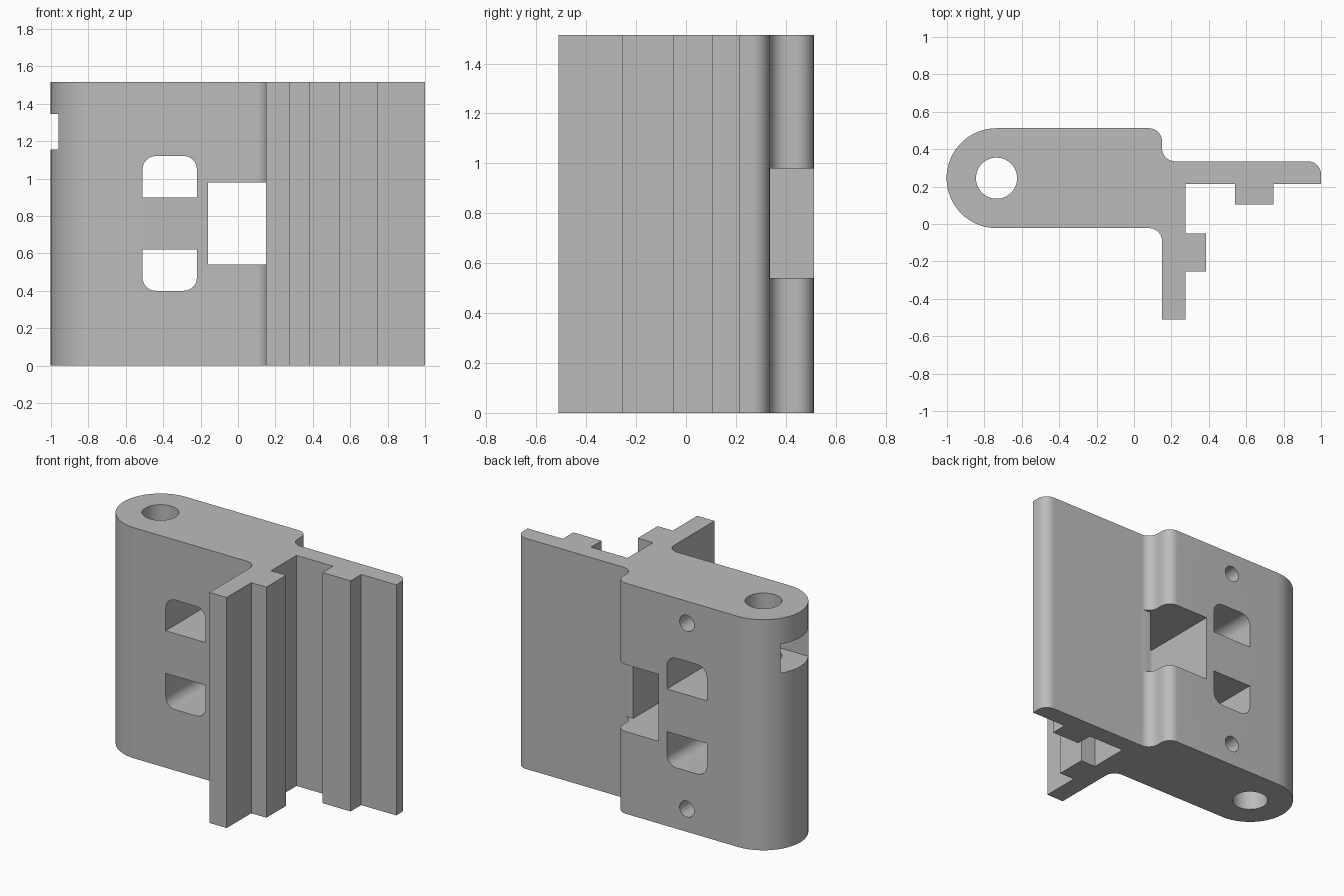
import bpy, bmesh, math
from mathutils import Vector

cube = bpy.data.objects.get("Cube")
if cube:
    bpy.data.objects.remove(cube, do_unlink=True)

HEIGHT = 1.515
PIN = Vector((-0.735, 0.245))
BODY_R = 0.267

grey = bpy.data.materials.new("plain grey")
grey.use_nodes = True
grey.diffuse_color = (0.5, 0.5, 0.5, 1)
grey.node_tree.nodes["Principled BSDF"].inputs["Base Color"].default_value = (0.5, 0.5, 0.5, 1)


def arc(cx, cy, r, start, end, steps=10):
    """Points along an arc, angles in degrees."""
    angles = [math.radians(start + (end - start) * i / steps) for i in range(steps + 1)]
    return [(cx + r * math.cos(a), cy + r * math.sin(a)) for a in angles]


def prism(name, outline, low, high, axis="z"):
    """Extrude an outline along z (outline in x, y) or along y (outline in x, z)."""
    bm = bmesh.new()
    place = (lambda u, v: (u, v, low)) if axis == "z" else (lambda u, v: (u, low, v))
    face = bm.faces.new([bm.verts.new(place(u, v)) for u, v in outline])
    moved = bmesh.ops.extrude_face_region(bm, geom=[face])["geom"]
    step = Vector((0, 0, high - low)) if axis == "z" else Vector((0, high - low, 0))
    bmesh.ops.translate(bm, vec=step, verts=[g for g in moved if isinstance(g, bmesh.types.BMVert)])
    bmesh.ops.recalc_face_normals(bm, faces=bm.faces)
    mesh = bpy.data.meshes.new(name)
    bm.to_mesh(mesh)
    bm.free()
    mesh.materials.append(grey)
    obj = bpy.data.objects.new(name, mesh)
    bpy.context.collection.objects.link(obj)
    return obj


def cut(target, cutter):
    """Subtract the cutter, then discard it."""
    cutter.hide_render = True
    mod = target.modifiers.new("cut", "BOOLEAN")
    mod.operation = "DIFFERENCE"
    mod.solver = "EXACT"
    mod.object = cutter
    bpy.context.view_layer.objects.active = target
    bpy.ops.object.modifier_apply(modifier=mod.name)
    bpy.data.objects.remove(cutter, do_unlink=True)


def rect(x0, x1, y0, y1):
    return [(x0, y0), (x1, y0), (x1, y1), (x0, y1)]


# Bracket body: round hinge end, thin rear wing and front leg with ribs
outline = arc(PIN.x, PIN.y, BODY_R, 90, 270, 40)
outline += arc(0.08, -0.092, 0.07, 90, 0)
outline += [(0.15, -0.51), (0.275, -0.51), (0.275, -0.255), (0.385, -0.255),
            (0.385, -0.05), (0.275, -0.05), (0.275, 0.215), (0.54, 0.215),
            (0.54, 0.105), (0.745, 0.105), (0.745, 0.215), (1.0, 0.215)]
outline += arc(0.93, 0.265, 0.07, 0, 90)
outline += arc(0.22, 0.405, 0.07, 270, 180)
outline += arc(0.08, 0.442, 0.07, 0, 90)
body = prism("hinge_bracket", outline, 0, HEIGHT)

# Pin hole
cut(body, prism("pin_hole", arc(PIN.x, PIN.y, 0.11, 0, 360, 40)[:-1], -0.1, HEIGHT + 0.1))

# Slot in the round end, reaching the pin hole
cut(body, prism("end_slot", rect(-1.1, PIN.x, 0.1, 0.39), 1.155, 1.345))

# Square window that also clears the rear fillet
window = [(-0.16, -0.3), (0.149, -0.3), (0.149, 0.336),
          (0.24, 0.336), (0.24, 0.7), (-0.16, 0.7)]
cut(body, prism("square_window", window, 0.54, 0.98))

# Two mirrored windows with rounded outer corners, and two blind screw holes
MIDDLE = 0.76
for side in (1, -1):
    shape = [(-0.51, 0.14), (-0.22, 0.14)]
    shape += arc(-0.29, 0.29, 0.07, 0, 90) + arc(-0.44, 0.29, 0.07, 90, 180)
    shape = [(x, MIDDLE + side * z) for x, z in shape]
    cut(body, prism("rounded_window", shape, -0.3, 0.8, "y"))
    hole = arc(-0.365, MIDDLE + side * 0.61, 0.053, 0, 360, 28)[:-1]
    cut(body, prism("screw_hole", hole, 0.2, 0.8, "y"))

# Smooth the curved walls, keep the corners sharp
bpy.ops.object.select_all(action="DESELECT")
body.select_set(True)
bpy.context.view_layer.objects.active = body
bpy.ops.object.shade_smooth_by_angle(angle=math.radians(30))
